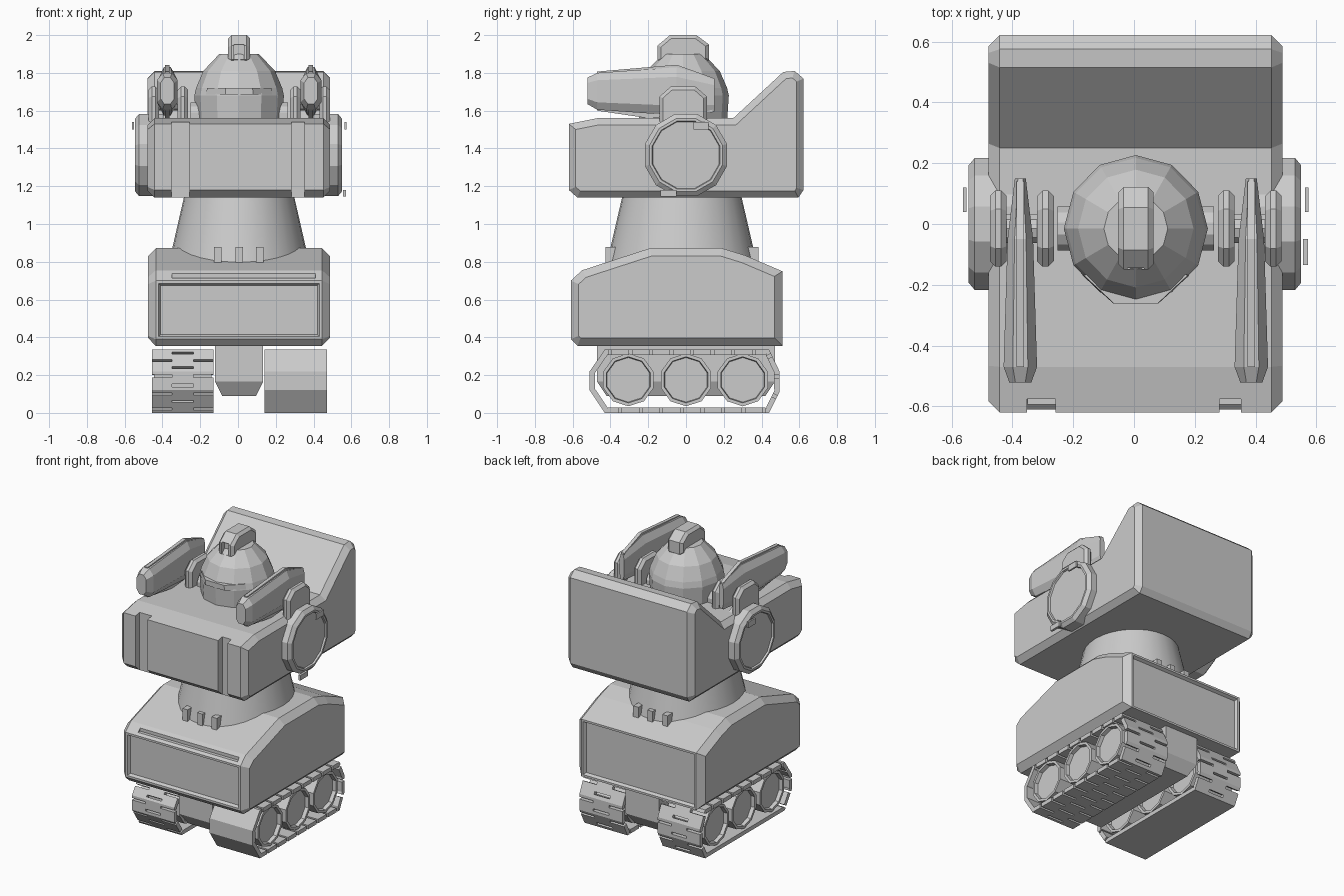
import bpy, bmesh, math
from mathutils import Matrix, Vector

cube = bpy.data.objects.get("Cube")
if cube:
    bpy.data.objects.remove(cube, do_unlink=True)

CX = 0.006  # shared centre line
grey = bpy.data.materials.new("plain_grey")
grey.use_nodes = True
COLOUR = (0.6, 0.6, 0.6, 1)
grey.diffuse_color = COLOUR
grey.node_tree.nodes["Principled BSDF"].inputs["Base Color"].default_value = COLOUR


def finish(name, bm):
    bmesh.ops.recalc_face_normals(bm, faces=bm.faces)
    mesh = bpy.data.meshes.new(name)
    bm.to_mesh(mesh)
    bm.free()
    mesh.materials.append(grey)
    obj = bpy.data.objects.new(name, mesh)
    bpy.context.collection.objects.link(obj)
    return obj


def loft(name, rings, recess=None):
    """Bridge matching rings of points and cap both ends."""
    bm = bmesh.new()
    loops = [[bm.verts.new(p) for p in ring] for ring in rings]
    n = len(loops[0])
    for a, b in zip(loops, loops[1:]):
        for i in range(n):
            bm.faces.new((a[i], a[(i + 1) % n], b[(i + 1) % n], b[i]))
    caps = [bm.faces.new(loops[0]), bm.faces.new(loops[-1])]
    bmesh.ops.recalc_face_normals(bm, faces=bm.faces)
    if recess:
        for cap in caps:
            bmesh.ops.inset_region(bm, faces=[cap], thickness=recess[0])
            bmesh.ops.inset_region(bm, faces=[cap], thickness=0.004, depth=-recess[1])
    return finish(name, bm)


def prism(name, profile, x0, x1, bevel=0.0, panels=()):
    """Extrude a (y, z) profile along x, chamfer its ends, sink panels on the named y sides."""
    bm = bmesh.new()
    face = bm.faces.new([bm.verts.new((x0, y, z)) for y, z in profile])
    out = bmesh.ops.extrude_face_region(bm, geom=[face])
    bmesh.ops.translate(bm, vec=(x1 - x0, 0, 0),
                        verts=[v for v in out["geom"] if isinstance(v, bmesh.types.BMVert)])
    bmesh.ops.recalc_face_normals(bm, faces=bm.faces)
    if bevel:
        ends = [e for e in bm.edges if abs(e.verts[0].co.x - e.verts[1].co.x) < 1e-5]
        bmesh.ops.bevel(bm, geom=ends, offset=bevel, segments=1, affect="EDGES")
    bm.normal_update()
    for sign in panels:
        side = max((f for f in bm.faces if f.normal.y * sign > 0.95), key=lambda f: f.calc_area())
        bmesh.ops.inset_region(bm, faces=[side], thickness=0.02)
        bmesh.ops.inset_region(bm, faces=[side], thickness=0.015, depth=-0.02)
    return finish(name, bm)


def box(name, x0, x1, y0, y1, z0, z1):
    return prism(name, [(y0, z0), (y1, z0), (y1, z1), (y0, z1)], x0, x1)


def ring_x(x, y, z, r, n):
    return [(x, y + r * math.cos(math.tau * (i + 0.5) / n),
             z + r * math.sin(math.tau * (i + 0.5) / n)) for i in range(n)]


def ring_z(x, y, z, rx, ry, n):
    return [(x + rx * math.cos(math.tau * i / n), y + ry * math.sin(math.tau * i / n), z)
            for i in range(n)]


def cut(target, cutter):
    cutter.hide_render = True
    cutter.hide_set(True)
    mod = target.modifiers.new("cut", "BOOLEAN")
    mod.operation, mod.solver, mod.object = "DIFFERENCE", "EXACT", cutter


# Track belts: a loop of pads with staggered slots
BELT = [(-0.43, 0.0), (0.44, 0.0), (0.495, 0.11), (0.495, 0.22), (0.44, 0.335),
        (-0.43, 0.335), (-0.51, 0.22), (-0.51, 0.12)]


def track(name, x0, x1, slotted):
    stations, gaps = [], []
    for k, (a, b) in enumerate(zip(BELT, BELT[1:] + BELT[:1])):
        a, b = Vector(a), Vector(b)
        count = max(1, round((b - a).length / 0.055))
        step = (b - a) / count
        for i in range(count):
            stations += [a + step * i, a + step * (i + 0.36), a + step * (i + 0.64)]
            gaps += [False, slotted(a + step * (i + 0.5)), False]
    columns = [x0, x0 + 0.105, x1 - 0.105, x1]
    bm = bmesh.new()
    grid = [[bm.verts.new((x, p.x, p.y)) for x in columns] for p in stations]
    slot = 0
    for i, row in enumerate(grid):
        nxt = grid[(i + 1) % len(grid)]
        slot += i % 3 == 0
        for c in range(3):
            if not (gaps[i] and (c == 1) == bool(slot % 2)):
                bm.faces.new((row[c], nxt[c], nxt[c + 1], row[c + 1]))
    belt = finish(name, bm)
    mod = belt.modifiers.new("thickness", "SOLIDIFY")
    mod.thickness, mod.offset = 0.028, -1


track("right_track", -0.455, -0.13, lambda p: p.y > 0.02)
track("left_track", 0.14, 0.47, lambda p: p.x > -0.42)
for side, x0, x1 in (("right", -0.445, -0.14), ("left", 0.15, 0.46)):
    for i, y in enumerate((-0.305, 0.0, 0.3)):
        loft(f"{side}_wheel_{i + 1}", [ring_x(x0, y, 0.175, 0.14, 10),
                                       ring_x(x1, y, 0.175, 0.14, 10)], (0.018, 0.025))

# Keel between the tracks
loft("keel", [[(CX - w, -d, z), (CX + w, -d, z), (CX + w, d, z), (CX - w, d, z)]
              for w, d, z in ((0.09, 0.42, 0.09), (0.127, 0.47, 0.165), (0.127, 0.47, 0.37))])

# Lower hull with sunken front and back panels
hull = prism("lower_hull", [(-0.575, 0.355), (0.51, 0.355), (0.51, 0.75), (0.31, 0.835),
                            (0.19, 0.872), (-0.19, 0.872), (-0.55, 0.755), (-0.61, 0.70),
                            (-0.61, 0.39)], -0.477, 0.487, 0.042, (-1, 1))
cut(hull, box("hull_vent_cutter", -0.35, 0.41, -0.595, -0.57, 0.715, 0.80))

# Waist and its pegs
waist = loft("waist", [ring_z(CX, -0.022, 0.78, 0.375, 0.4, 32),
                       ring_z(CX, -0.022, 1.16, 0.288, 0.312, 32)])
waist.select_set(True)
bpy.context.view_layer.objects.active = waist
bpy.ops.object.shade_smooth_by_angle(angle=math.radians(35))
for x in (-0.108, CX, 0.115):
    box("front_peg", x - 0.02, x + 0.02, -0.425, -0.35, 0.79, 0.877)
    box("back_peg", x - 0.02, x + 0.02, 0.32, 0.385, 0.79, 0.877)

# Upper hull with raised back wall and two front channels
upper = prism("upper_hull", [(-0.62, 1.18), (-0.575, 1.14), (0.595, 1.14), (0.622, 1.18),
                             (0.622, 1.77), (0.575, 1.81), (0.515, 1.805), (0.25, 1.56),
                             (-0.47, 1.56), (-0.62, 1.53)], -0.478, 0.488, 0.036)
for x0, x1 in ((-0.352, -0.258), (0.282, 0.352)):
    cut(upper, box("channel_cutter", x0, x1, -0.7, -0.575, 1.0, 1.7))

# Parts repeated on both sides
for side, s in (("left", 1), ("right", -1)):
    def at(a, b):
        return sorted((CX + s * a, CX + s * b))

    # Shoulder disc and small rim tabs
    loft(f"{side}_shoulder_disc", [ring_x(CX * (1 - s) / 2 + s * x, 0, 1.365, r, 12)
                                   for x, r in ((0.40, 0.225), (0.53, 0.225), (0.55, 0.2))],
         (0.014, 0.012))
    box(f"{side}_rim_tab", *at(0.557, 0.568), 0.04, 0.12, 1.5, 1.54)

    # Arched brackets and pivot pin
    for x0, x1 in ((0.27, 0.325), (0.425, 0.48)):
        prism(f"{side}_bracket", [(-0.14, 1.5), (0.11, 1.5), (0.11, 1.675), (0.05, 1.728),
                                  (-0.08, 1.728), (-0.14, 1.675)], *at(x0, x1), 0.018)
    pin = at(0.29, 0.47)
    loft(f"{side}_pivot", [ring_x(x, -0.015, 1.65, 0.05, 10) for x in pin])

    # Tapered arm pod: octagonal sections along y
    def section(y, w, lo, hi):
        c, m = (hi - lo) * 0.2, CX + s * 0.38
        half = [(w * 0.45, lo), (w, lo + c), (w, hi - c), (w * 0.45, hi)]
        return ([(m + x, y, z) for x, z in half] + [(m - x, y, z) for x, z in reversed(half)])

    loft(f"{side}_arm_pod", [section(-0.522, 0.036, 1.635, 1.775), section(-0.47, 0.055, 1.605, 1.80),
                             section(-0.05, 0.042, 1.575, 1.83), section(0.15, 0.018, 1.595, 1.77)])
    m = CX + s * 0.38
    prism(f"{side}_arm_fin", [(-0.47, 1.6), (-0.2, 1.56), (0.14, 1.59), (0.14, 1.775),
                              (-0.05, 1.843), (-0.47, 1.807)], m - 0.012, m + 0.012)

    # Head ear disc
    loft(f"{side}_ear", [ring_x(CX + s * x, -0.015, 1.57, 0.075, 12) for x in (0.2, 0.258)])

box("lower_rim_tab", 0.556, 0.572, -0.135, -0.05, 1.145, 1.18)

# Faceted head
loft("head", [ring_z(CX, -0.015, z, r, r * 1.02, 12)
              for z, r in ((1.5, 0.225), (1.68, 0.237), (1.72, 0.228), (1.81, 0.19), (1.9, 0.105))])
visor = loft("visor", [[(CX + s * w, y, z) for s, y in ((-1, -0.17), (-0.42, -0.262),
                                                        (0.42, -0.262), (1, -0.17), (0, -0.05))]
                       for w, z in ((0.175, 1.685), (0.17, 1.72))])

# Head crest with a front notch
crest = prism("crest", [(-0.15, 1.87), (-0.15, 1.945), (-0.085, 2.0), (0.055, 2.0), (0.122, 1.95),
                        (0.122, 1.87), (0.06, 1.82), (-0.09, 1.82)], CX - 0.058, CX + 0.058, 0.018)
cut(crest, box("crest_notch_cutter", CX - 0.027, CX + 0.027, -0.3, -0.12, 1.87, 1.95))
